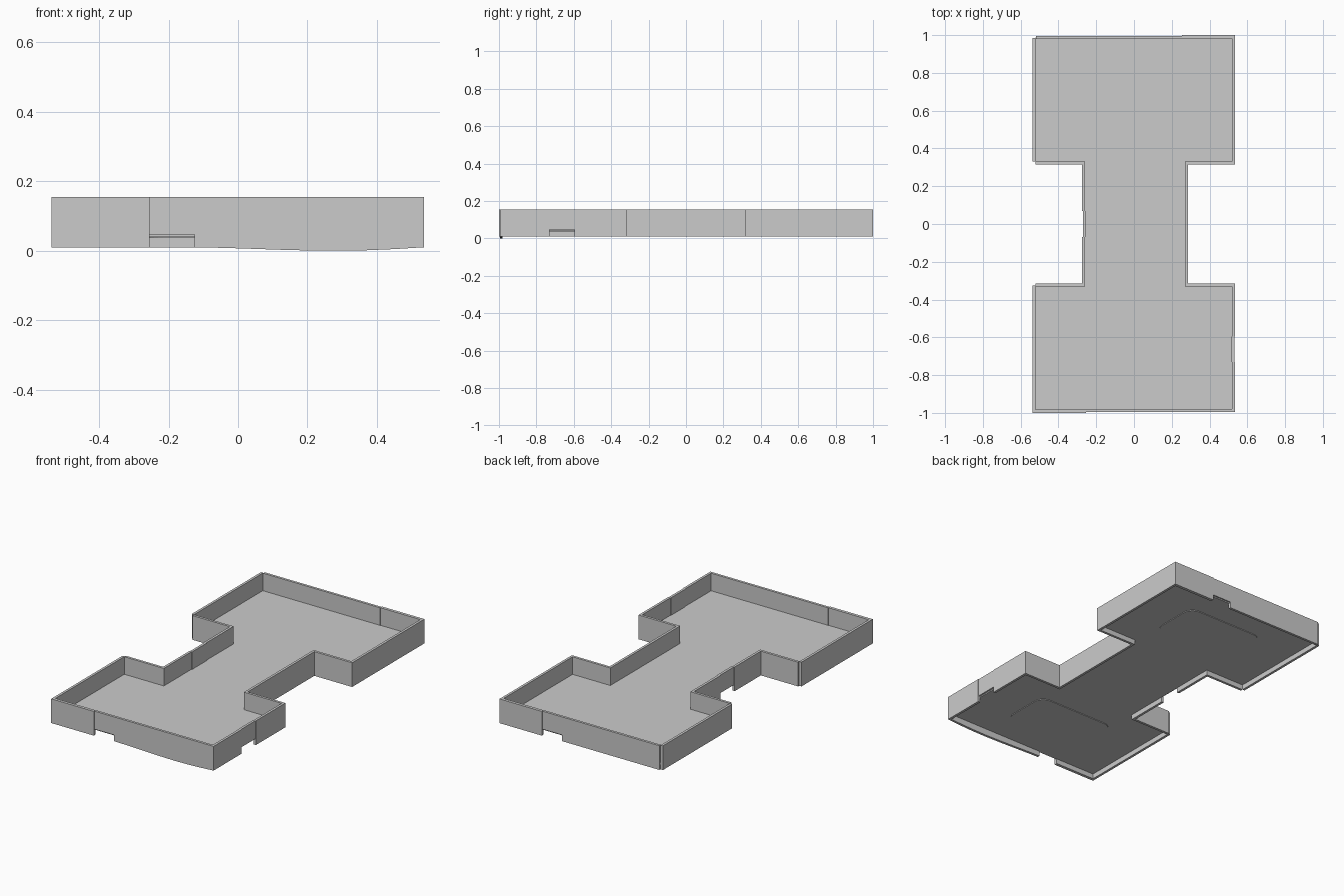
import bpy, bmesh, math

if "Cube" in bpy.data.objects:
    bpy.data.objects.remove(bpy.data.objects["Cube"])

T = 0.015                      # wall thickness
ZB, ZT = 0.01, 0.155           # wall bottom and top
DOOR_TOP = 0.047               # top of the low openings


def prism(name, base, offset):
    """Extrude a closed planar outline along an offset vector."""
    bm = bmesh.new()
    face = bm.faces.new([bm.verts.new(p) for p in base])
    new = bmesh.ops.extrude_face_region(bm, geom=[face])
    bmesh.ops.translate(bm, vec=offset,
                        verts=[v for v in new["geom"] if isinstance(v, bmesh.types.BMVert)])
    bmesh.ops.recalc_face_normals(bm, faces=bm.faces)
    mesh = bpy.data.meshes.new(name)
    bm.to_mesh(mesh)
    bm.free()
    obj = bpy.data.objects.new(name, mesh)
    bpy.context.collection.objects.link(obj)
    return obj


def wall_x(name, a, b, y, za=ZB, t=T, sag=0.0):
    """Wall running along x from a to b, lower face at y; sag bows its bottom edge."""
    pts = [(a, y, ZT), (b, y, ZT)]
    n = 8 if sag else 1
    for i in range(n + 1):
        u = 1 - i / n
        pts.append((a + (b - a) * u, y, za - sag * math.sin(math.pi * u ** 1.4)))
    return prism(name, pts, (0, t, 0))


def wall_y(name, a, b, x, za=ZB, t=T):
    """Wall running along y from a to b, lower face at x."""
    pts = [(x, a, za), (x, b, za), (x, b, ZT), (x, a, ZT)]
    return prism(name, pts, (t, 0, 0))


# floor slab, shaped like a capital I in plan
L, R, WL, WR, E = -0.522, 0.522, -0.262, 0.272, 0.328
plan = [(L, -0.987), (R, -0.987), (R, -E), (WR, -E), (WR, E), (R, E),
        (R, 0.987), (L, 0.987), (L, E), (WL, E), (WL, -E), (L, -E)]
prism("floor", [(x, y, 0.04) for x, y in plan], (0, 0, 0.01))

# rounded pads under each end of the floor
for name, cy in (("front_under_pad", -0.655), ("back_under_pad", 0.655)):
    hx, hy, r, pts = 0.26, 0.155, 0.06, []
    for k, (sx, sy) in enumerate(((1, 1), (-1, 1), (-1, -1), (1, -1))):
        for i in range(7):
            a = math.radians(90 * k + 15 * i)
            pts.append((sx * (hx - r) + r * math.cos(a),
                        cy + sy * (hy - r) + r * math.sin(a), 0.036))
    prism(name, pts, (0, 0, 0.0045))

# front wall: stepped left piece, lintel over the opening, sagging right piece
wall_x("front_wall_left", -0.537, -0.255, -1.0, t=T + 0.003)
wall_x("front_lintel", -0.255, -0.125, -0.995, za=DOOR_TOP)
wall_x("front_wall_right", -0.125, 0.535, -0.995, sag=0.01)

# back wall: same pattern turned round
wall_x("back_wall_right", 0.255, 0.535, 0.982, t=T + 0.003)
wall_x("back_lintel", 0.125, 0.255, 0.98, za=DOOR_TOP)
wall_x("back_wall_left", -0.52, 0.125, 0.98)

# right wall of the front room with an opening
wall_y("front_room_right_a", -0.98, -0.73, 0.52)
wall_y("front_room_right_lintel", -0.73, -0.595, 0.517, za=DOOR_TOP)
wall_y("front_room_right_b", -0.595, -0.315, 0.52)
wall_y("back_room_right", 0.315, 0.985, 0.52)

# left walls of both rooms
wall_y("front_room_left", -0.985, -0.325, -0.537)
wall_y("back_room_left", 0.33, 0.985, -0.537)

# waist walls; the left one has an opening in the middle
wall_y("waist_right", -0.325, 0.325, 0.27)
wall_y("waist_left_front", -0.325, -0.068, -0.275)
wall_y("waist_left_lintel", -0.068, 0.068, -0.271, za=DOOR_TOP)
wall_y("waist_left_back", 0.068, 0.325, -0.275)

# shoulder walls joining the rooms to the waist
for side, y in (("front", -0.33), ("back", 0.315)):
    wall_x(side + "_shoulder_left", -0.522, -0.26, y)
    wall_x(side + "_shoulder_right", 0.27, 0.525, y)
